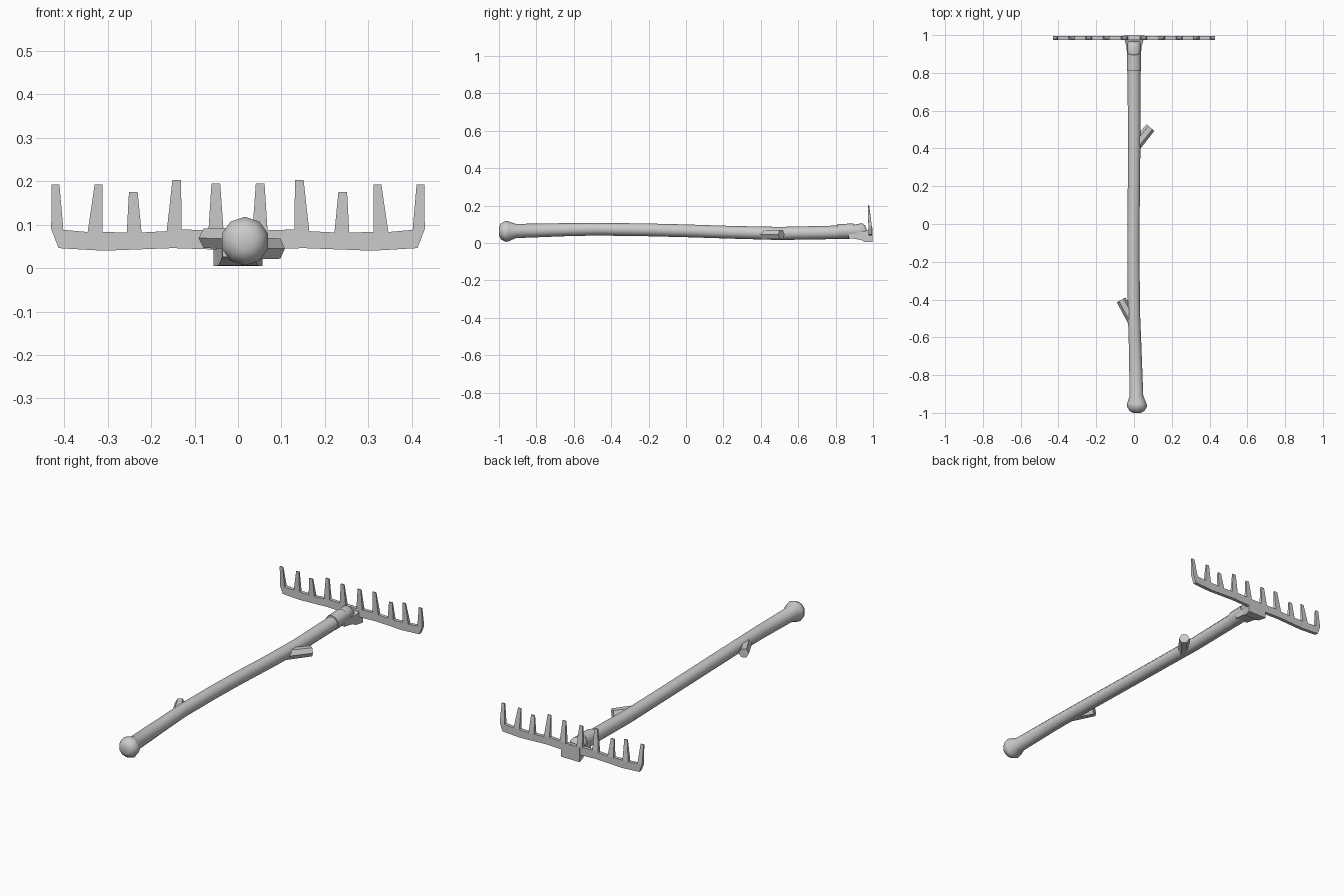
import bpy, bmesh, math
from mathutils import Vector

if "Cube" in bpy.data.objects:
    bpy.data.objects.remove(bpy.data.objects["Cube"])


def make_object(name, bm, angle=None):
    bmesh.ops.recalc_face_normals(bm, faces=bm.faces)
    mesh = bpy.data.meshes.new(name)
    bm.to_mesh(mesh)
    bm.free()
    ob = bpy.data.objects.new(name, mesh)
    bpy.context.collection.objects.link(ob)
    if angle:
        bpy.ops.object.select_all(action='DESELECT')
        ob.select_set(True)
        bpy.context.view_layer.objects.active = ob
        bpy.ops.object.shade_smooth_by_angle(angle=math.radians(angle))
    return ob


def loft(name, rings, angle=None):
    """Skin a list of closed rings and cap both ends."""
    bm = bmesh.new()
    loops = [[bm.verts.new(p) for p in ring] for ring in rings]
    n = len(rings[0])
    for a, b in zip(loops, loops[1:]):
        for i in range(n):
            j = (i + 1) % n
            bm.faces.new((a[i], a[j], b[j], b[i]))
    bm.faces.new(loops[0])
    bm.faces.new(loops[-1])
    return make_object(name, bm, angle)


def ring_y(x, y, z, r, n=10, tilt=0.0):
    pts = []
    for i in range(n):
        a = math.pi / 2 + 2 * math.pi * i / n
        dz = r * math.sin(a)
        pts.append((x + r * math.cos(a), y - tilt * dz, z + dz))
    return pts


# Wooden handle with a rounded knob at the near end: x, y, z, radius
handle = [(.016, -1.0, .062, .022), (.016, -.99, .062, .042), (.016, -.965, .062, .056),
          (.015, -.95, .062, .054), (.013, -.91, .064, .038), (.006, -.65, .071, .035),
          (0, -.48, .074, .034), (-.003, -.2, .070, .034), (-.003, 0, .065, .034),
          (0, .25, .057, .034), (.001, .5, .051, .035), (0, .81, .057, .036),
          (0, .9, .062, .036)]
rings = [ring_y(*p) for p in handle] + [ring_y(0, .955, .07, .036, tilt=.35),
                                        ring_y(0, .967, .066, .026, tilt=.3)]
loft("handle", rings, 50)

# Metal sleeve around the far end
loft("sleeve", [ring_y(0, .81, .061, .040), ring_y(0, .91, .064, .040, tilt=.4)], 50)


# Flared bracket joining the sleeve to the rake head
def rect(y, w, z0, z1):
    return [(-w, y, z0), (w, y, z0), (w, y, z1), (-w, y, z1)]


loft("bracket", [rect(.87, .036, .026, .055), rect(.93, .039, .018, .058),
                 rect(.955, .045, .006, .062), rect(.977, .05, .005, .072),
                 rect(.998, .056, .005, .083)])


# Cut-off branch stubs
def stub(name, start, end, r, n=6):
    s, e = Vector(start), Vector(end)
    d = (e - s).normalized()
    u = d.cross(Vector((0, 0, 1))).normalized()
    v = u.cross(d)
    angs = [2 * math.pi * i / n for i in range(n)]
    loft(name, [[c + (u * math.cos(a) + v * math.sin(a)) * r * k for a in angs]
                for c, k in ((s, 1.1), (e, 1))])


stub("branch_stub_right", (.005, .41, .045), (.087, .51, .045), .027)
stub("branch_stub_left", (0, -.525, .068), (-.068, -.402, .069), .026)

# Rake head: half outline as x, z, mirrored
half = [(0, .086), (.033, .083), (.041, .195), (.061, .195), (.068, .087),
        (.130, .089), (.131, .203), (.151, .203), (.164, .085),
        (.222, .082), (.231, .175), (.251, .175), (.256, .082),
        (.312, .083), (.312, .192), (.330, .192), (.346, .083),
        (.402, .088), (.411, .192), (.429, .192), (.430, .090),
        (.413, .046), (.310, .040), (.150, .046), (0, .041)]
outline = half + [(-x, z) for x, z in reversed(half[1:-1])]


def depth(z, front):
    if z > .15:
        return .973 if front else .979
    return .975 if front else .994


bm = bmesh.new()
front = [bm.verts.new((x, depth(z, True), z)) for x, z in outline]
back = [bm.verts.new((x, depth(z, False), z)) for x, z in outline]
for i in range(len(outline)):
    j = (i + 1) % len(outline)
    bm.faces.new((front[i], front[j], back[j], back[i]))
caps = [bm.faces.new(front), bm.faces.new(back)]
bm.normal_update()
bmesh.ops.triangulate(bm, faces=caps, ngon_method='EAR_CLIP')
make_object("rake_head", bm)
